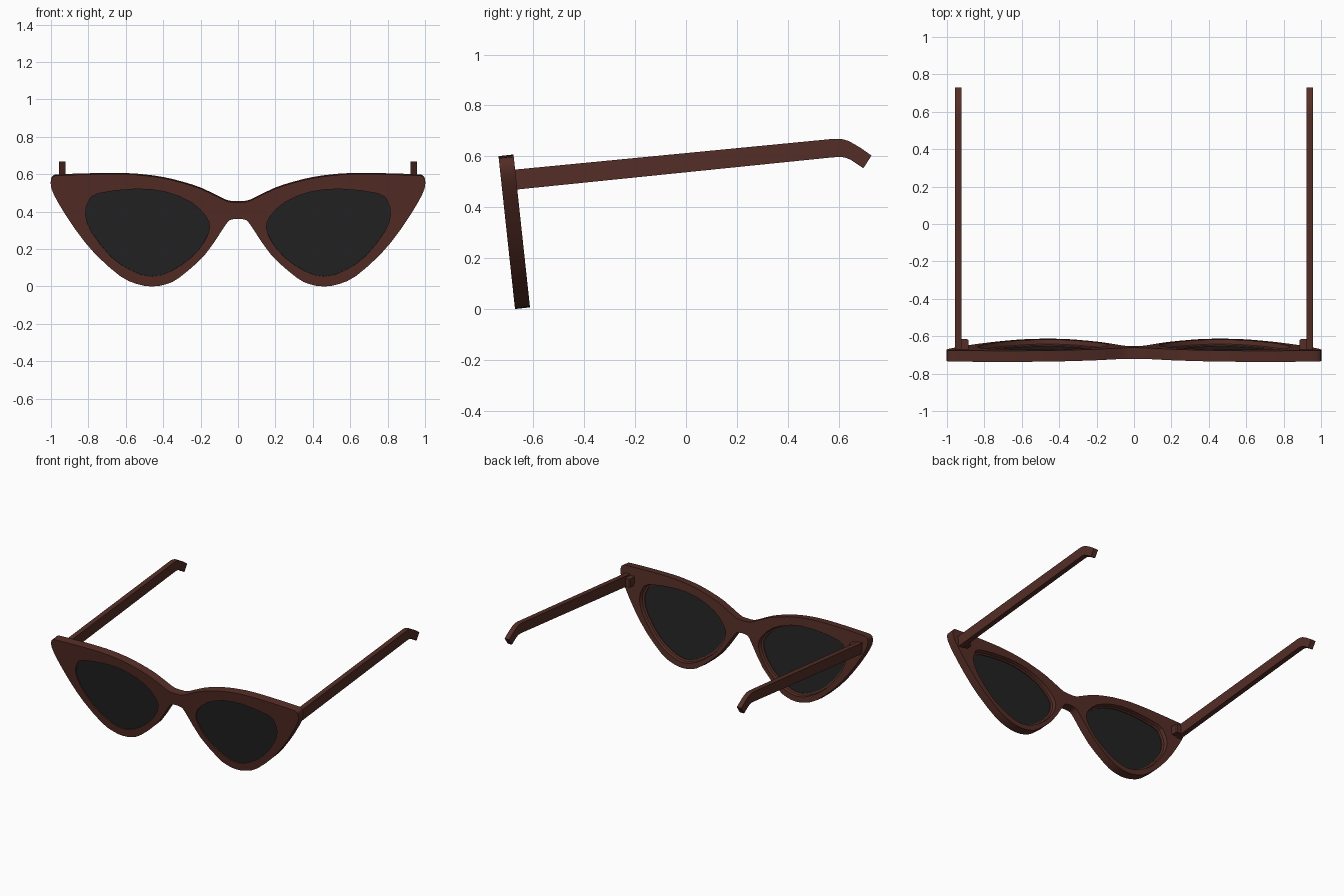
import bpy, bmesh
from mathutils import Vector

if "Cube" in bpy.data.objects:
    bpy.data.objects.remove(bpy.data.objects["Cube"])


def material(name, rgb):
    m = bpy.data.materials.new(name)
    m.diffuse_color = (*rgb, 1)
    m.use_nodes = True
    m.node_tree.nodes["Principled BSDF"].inputs["Base Color"].default_value = m.diffuse_color
    return m


BROWN = material("dark_brown", (0.088, 0.026, 0.019))
BLACK = material("lens_black", (0.0165, 0.0165, 0.0165))
TILT = 0.108    # backward lean of the front
THICK = 0.059


def place(x, z, d):
    """Point on the tilted front: d is the depth behind the front face."""
    return Vector((x, -0.672 - TILT * z + d, z + TILT * d))


def smooth_loop(pts):
    """Double the points of a closed loop with Catmull-Rom midpoints."""
    out, n = [], len(pts)
    for i in range(n):
        a, b, c, e = (Vector(pts[(i + k) % n]) for k in (-1, 0, 1, 2))
        out += [b, (9 * (b + c) - a - e) / 16]
    return out


def finish(name, bm, mat, angle=0.5):
    bmesh.ops.recalc_face_normals(bm, faces=bm.faces[:])
    me = bpy.data.meshes.new(name)
    bm.to_mesh(me)
    bm.free()
    me.materials.append(mat)
    ob = bpy.data.objects.new(name, me)
    bpy.context.collection.objects.link(ob)
    bpy.ops.object.select_all(action='DESELECT')
    ob.select_set(True)
    bpy.context.view_layer.objects.active = ob
    bpy.ops.object.shade_smooth_by_angle(angle=angle)
    return ob


def wall(bm, rings):
    """Join closed rings of points with quads; return the vertex rings."""
    vr = [[bm.verts.new(p) for p in r] for r in rings]
    n = len(rings[0])
    for a, b in zip(vr, vr[1:]):
        for i in range(n):
            j = (i + 1) % n
            bm.faces.new((a[i], a[j], b[j], b[i]))
    return vr


def loop_edges(bm, ring):
    return [bm.edges.get((ring[i - 1], ring[i])) for i in range(len(ring))]


# Half outline of the front, from top centre round to the underside of the bridge
half = [(0, .45), (.05, .453), (.1, .475), (.2, .523), (.3, .555), (.4, .579),
        (.5, .593), (.6, .6), (.75, .6), (.95, .594), (.985, .589), (.999, .57),
        (.998, .525), (.96, .445), (.87, .305), (.765, .175), (.63, .055),
        (.54, .013), (.46, 0), (.38, .013), (.31, .05), (.18, .165),
        (.086, .3), (.055, .345), (.035, .358), (0, .362)]
outline = half + [(-x, z) for x, z in half[-2:0:-1]]
lens = smooth_loop([(.152, .315), (.172, .375), (.25, .45), (.385, .505),
                    (.545, .521), (.75, .497), (.8, .453), (.815, .385),
                    (.785, .294), (.68, .16), (.57, .085), (.465, .053),
                    (.36, .08), (.25, .155), (.18, .24)])
centre = Vector((.47, .31))

# Frame front: outer wall, two stepped lens openings, filled front and back
bm = bmesh.new()
outer = wall(bm, [[place(x, z, d) for x, z in smooth_loop(outline)]
                  for d in (0, THICK)])
front, back = loop_edges(bm, outer[0]), loop_edges(bm, outer[1])
for s in (1, -1):
    rings = []
    for d, k in ((0, 1), (.03, 1), (.035, 1.04), (THICK, 1.06)):
        grown = [centre + (p - centre) * k for p in lens]
        rings.append([place(s * p.x, p.y, d) for p in grown])
    hole = wall(bm, rings)
    front += loop_edges(bm, hole[0])
    back += loop_edges(bm, hole[-1])
for edges in (front, back):
    bmesh.ops.triangle_fill(bm, use_beauty=True, use_dissolve=False, edges=edges)
finish("frame_front", bm, BROWN)

# Side profile of a temple arm (y, z)
arm = [(-.68, .547), (.583, .669), (.612, .668), (.64, .66), (.685, .634),
       (.729, .603), (.697, .553), (.646, .587), (.625, .595), (.607, .598),
       (.567, .595), (-.68, .468)]

for s, side in ((1, "right"), (-1, "left")):
    # Lens plate
    bm = bmesh.new()
    r = wall(bm, [[place(s * p.x, p.y, d) for p in lens] for d in (.008, .024)])
    bm.faces.new(r[0])
    bm.faces.new(r[1])
    finish("lens_" + side, bm, BLACK)

    # Temple arm
    bm = bmesh.new()
    r = wall(bm, [[(s * x, y, z) for y, z in arm] for x in (.922, .958)])
    bm.faces.new(r[0])
    bm.faces.new(r[1])
    finish("temple_arm_" + side, bm, BROWN)

    # Hinge block inside the arm root
    bm = bmesh.new()
    block = [(.885, -.68), (.885, -.622), (.893, -.615), (.93, -.615), (.93, -.68)]
    r = wall(bm, [[(s * x, y, z) for x, y in block] for z in (.478, .54)])
    bm.faces.new(r[0])
    bm.faces.new(r[1])
    finish("hinge_" + side, bm, BROWN)
